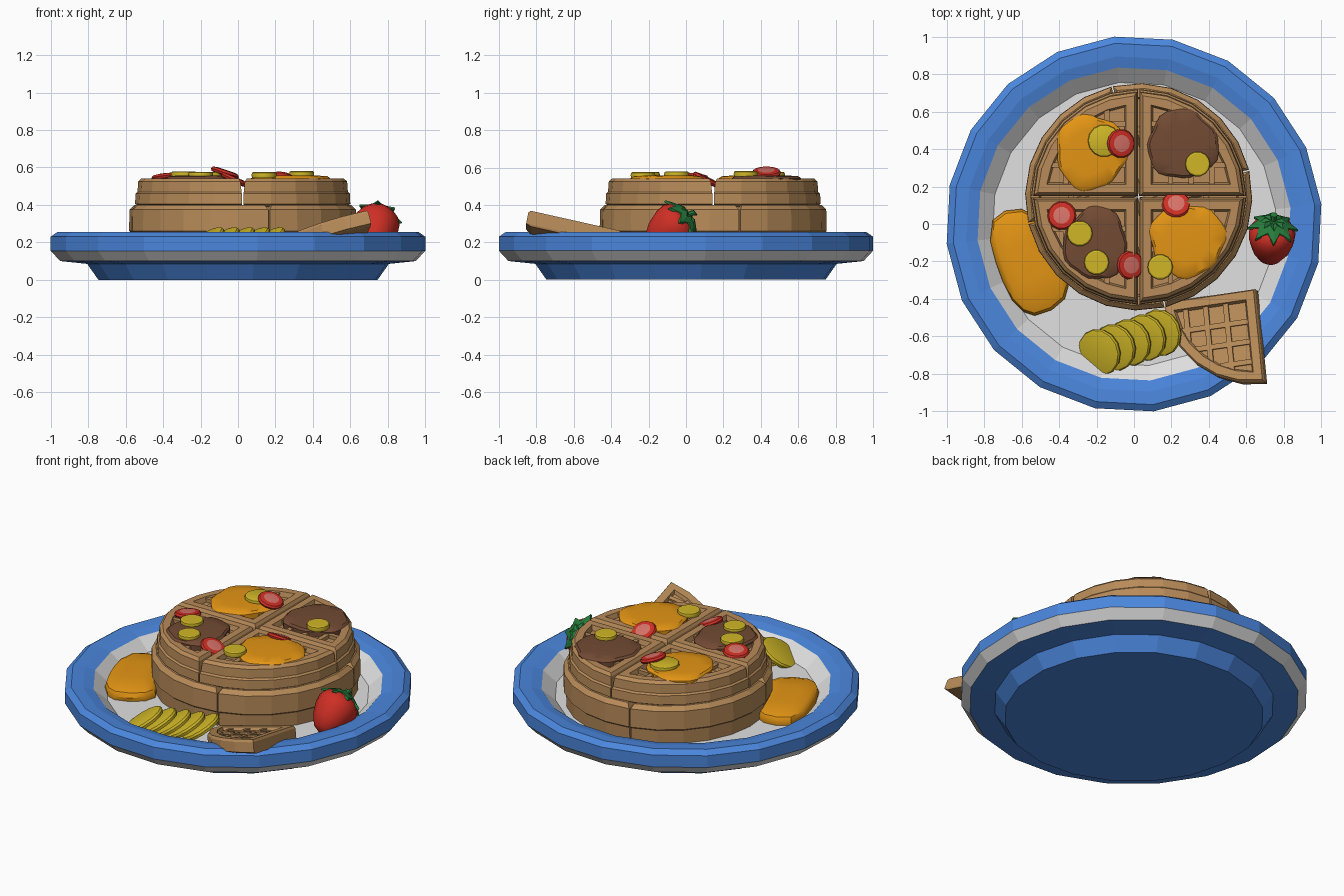
import bpy, bmesh, math
from mathutils import Matrix, Vector

if "Cube" in bpy.data.objects:
    bpy.data.objects.remove(bpy.data.objects["Cube"])

COLOURS = {
    "blue": (.07, .24, .72), "white": (.75, .75, .75), "waffle_tan": (.48, .26, .10),
    "orange": (.77, .30, .007), "brown": (.17, .07, .034), "yellow": (.63, .47, .02),
    "red": (.62, .028, .018), "pink": (.68, .17, .14), "green": (.02, .20, .045)}
MATS = {}
for name, c in COLOURS.items():
    MATS[name] = bpy.data.materials.new(name)
    MATS[name].diffuse_color = (*c, 1)


def loft(bm, rings, bands=None, cap_mat=0):
    """Skin a stack of equal-length rings and close both ends."""
    vs = [[bm.verts.new(p) for p in r] for r in rings]
    n = len(vs[0])
    for k in range(len(vs) - 1):
        for i in range(n):
            j = (i + 1) % n
            f = bm.faces.new((vs[k][i], vs[k][j], vs[k + 1][j], vs[k + 1][i]))
            f.material_index = bands[k] if bands else 0
    bm.faces.new(vs[0][::-1])
    bm.faces.new(vs[-1]).material_index = cap_mat


def finish(name, bm, mats, matrix=Matrix(), smooth=None):
    bmesh.ops.recalc_face_normals(bm, faces=bm.faces)
    me = bpy.data.meshes.new(name)
    bm.to_mesh(me)
    bm.free()
    ob = bpy.data.objects.new(name, me)
    bpy.context.collection.objects.link(ob)
    for m in mats:
        me.materials.append(MATS[m])
    ob.matrix_world = matrix
    if smooth:
        bpy.ops.object.select_all(action='DESELECT')
        ob.select_set(True)
        bpy.context.view_layer.objects.active = ob
        bpy.ops.object.shade_smooth_by_angle(angle=math.radians(smooth))
    return ob


def circle(r, z, n, off=0.0):
    return [(r * math.cos(off + math.tau * i / n), r * math.sin(off + math.tau * i / n), z) for i in range(n)]


def place(loc, normal=(0, 0, 1)):
    """Matrix moving local z onto a normal at a location."""
    return Matrix.Translation(loc) @ Vector((0, 0, 1)).rotation_difference(Vector(normal)).to_matrix().to_4x4()


# Plate: blue foot and rim, white underside band and bowl
bm = bmesh.new()
profile = [(.75, 0), (.81, .085), (.955, .10), (1.006, .155), (1.006, .23), (.97, .255),
           (.90, .25), (.84, .235), (.76, .165)]
loft(bm, [circle(r, z, 20, math.radians(6)) for r, z in profile],
     bands=[0, 0, 1, 0, 0, 0, 0, 1], cap_mat=1)
finish("plate", bm, ["blue", "white"])


# Waffle quarters: framed sectors with a sunken grid of pockets
def sector(R, d, z, n=6):
    a0 = math.asin(d / R)
    arc = [a0 + (math.pi / 2 - 2 * a0) * i / n for i in range(n + 1)]
    return [(d, d, z)] + [(R * math.cos(a), R * math.sin(a), z) for a in arc]


def quarter(name, outline, matrix, border, depth, bars):
    bm = bmesh.new()
    R, d, top = outline[-1]
    rings = [sector(*o) for o in outline]
    rings += [sector(R - border, d + border, top), sector(R - border - .01, d + border + .01, top - depth)]
    loft(bm, rings)
    lo, hi, w = top - depth - .005, top - .008, .014
    for u in bars:
        v0, v1 = d + border - .01, math.sqrt((R - border + .01) ** 2 - (u + w) ** 2)
        for swap in (False, True):
            ring = [(u - w, v0), (u + w, v0), (u + w, v1), (u - w, v1)]
            if swap:
                ring = [(y, x) for x, y in ring]
            loft(bm, [[(x, y, z) for x, y in ring] for z in (lo, hi)])
    finish(name, bm, ["waffle_tan"], matrix)


centre = Matrix.Translation((.025, .145, 0))
upper = [(.55, .004, .39), (.575, .004, .405), (.572, .004, .46), (.562, .006, .47), (.558, .012, .525), (.54, .022, .542)]
lower = [(.59, .004, .15), (.595, .004, .25), (.607, .004, .26), (.605, .004, .375), (.58, .02, .40)]
for k in range(4):
    turn = Matrix.Rotation(math.radians(90 * k), 4, 'Z')
    quarter(f"top_waffle_quarter_{k}", upper, centre @ turn, .045, .03, (.17, .28, .39))
    quarter(f"bottom_waffle_quarter_{k}", lower, centre @ Matrix.Rotation(math.radians(13.5), 4, 'Z') @ turn,
            .045, .03, (.2, .35))

# Loose waffle wedge leaning on the rim
wedge = [(.48, .004, -.085), (.51, 0, -.075), (.51, 0, -.015), (.50, .008, 0)]
quarter("loose_waffle_wedge", wedge,
        place((.645, -.345, .262), (-.24, .2, 1)) @ Matrix.Rotation(math.radians(187), 4, 'Z'),
        .045, .02, (.17, .28, .39))


# Sauce blobs with wavy outlines
def blob(name, colour, x, y, rx, ry, phase):
    bm = bmesh.new()
    rings = []
    for s, z in ((1, .50), (1, .542), (.93, .553), (.6, .558)):
        ring = []
        for i in range(28):
            a = math.tau * i / 28
            w = s * (1 + .05 * math.sin(3 * a + phase) + .03 * math.sin(7 * a + 2 * phase))
            ring.append((x + rx * w * math.cos(a), y + ry * w * math.sin(a), z))
        rings.append(ring)
    loft(bm, rings)
    finish(name, bm, [colour], smooth=35)


blob("back_left_syrup", "orange", -.23, .385, .19, .2, 1.0)
blob("back_right_chocolate", "brown", .26, .425, .19, .185, 2.5)
blob("front_left_chocolate", "brown", -.205, -.105, .17, .195, 4.0)
blob("front_right_syrup", "orange", .285, -.085, .2, .195, .3)

# Syrup puddle on the plate beside the stack
bm = bmesh.new()
outline = [(-.69, .07), (-.755, .02), (-.768, -.09), (-.74, -.2), (-.70, -.31), (-.65, -.41), (-.59, -.47),
           (-.53, -.49), (-.44, -.46), (-.37, -.40), (-.35, -.33), (-.42, -.2), (-.48, -.08), (-.52, .04), (-.60, .08)]
rings = []
for s, z in ((.98, .16), (1, .19), (.95, .215), (.8, .23), (.4, .238)):
    rings.append([(-.58 + (x + .58) * s, -.2 + (y + .2) * s, z) for x, y in outline])
loft(bm, rings)
finish("syrup_puddle", bm, ["orange"], smooth=40)


# Fruit discs: banana slices and strawberry slices
def banana(name, loc, r, normal=(0, 0, 1), h=.03):
    bm = bmesh.new()
    loft(bm, [circle(r * .96, -h / 2, 14), circle(r, 0, 14), circle(r * .96, h / 2 - .004, 14),
              circle(r * .86, h / 2, 14)])
    finish(name, bm, ["yellow"], place(loc, normal), smooth=30)


def berry_slice(name, loc, normal, r=.078):
    bm = bmesh.new()
    loft(bm, [circle(r * .6, -.016, 14), circle(r * .92, -.012, 14), circle(r, 0, 14), circle(r * .9, .012, 14),
              circle(r * .58, .016, 14)], cap_mat=1)
    finish(name, bm, ["red", "pink"], place(loc, normal), smooth=30)


for i, (x, y, z, r) in enumerate([(-.16, .445, .562, .087), (.34, .32, .566, .067), (-.29, -.05, .564, .069),
                                  (-.2, -.205, .562, .067), (.14, -.23, .56, .068)]):
    banana(f"banana_topping_{i}", (x, y, z), r)
berry_slice("strawberry_slice_0", (-.07, .43, .572), (.33, 0, 1))
berry_slice("strawberry_slice_1", (-.385, .045, .55), (-.1, .1, 1))
berry_slice("strawberry_slice_2", (.225, .105, .536), (.05, .5, 1))
berry_slice("strawberry_slice_3", (-.02, -.22, .535), (.45, 0, 1))

# Fan of banana slices along the front of the plate
for i in range(5):
    t = i / 4
    banana(f"banana_fan_{i}", (-.185 + .325 * t, -.685 + .105 * t, .205), .128, (-.6, -.25, 1), .034)

# Whole strawberry lying on the plate, with leaf star and stem
base = place((.735, -.08, .275), (.08, .75, .6))
bm = bmesh.new()
loft(bm, [circle(r, z, 14) for r, z in ((.02, -.15), (.06, -.13), (.098, -.075), (.122, -.005), (.125, .045),
                                        (.105, .085), (.06, .105), (.02, .108))])
finish("strawberry", bm, ["red"], base, smooth=50)

bm = bmesh.new()
rings = []
for s, z in ((.2, .10), (1, .058), (1, .072), (.55, .112), (.2, .118)):
    rings.append([((.135 if i % 2 == 0 else .085) * s * math.cos(math.tau * i / 16),
                   (.135 if i % 2 == 0 else .085) * s * math.sin(math.tau * i / 16),
                   z + (.03 * s if i % 2 else 0)) for i in range(16)])
loft(bm, rings)
finish("strawberry_leaves", bm, ["green"], base)

bm = bmesh.new()
loft(bm, [[(x, y + k, z) for x, y, z in circle(r, h, 8)]
          for r, h, k in ((.018, .10, 0), (.014, .13, .004), (.02, .155, .014))])
finish("strawberry_stem", bm, ["green"], base, smooth=30)

for m in bpy.data.materials:
    if m.users and not m.is_grease_pencil:
        m.use_nodes = True
        m.node_tree.nodes["Principled BSDF"].inputs["Base Color"].default_value = m.diffuse_color
